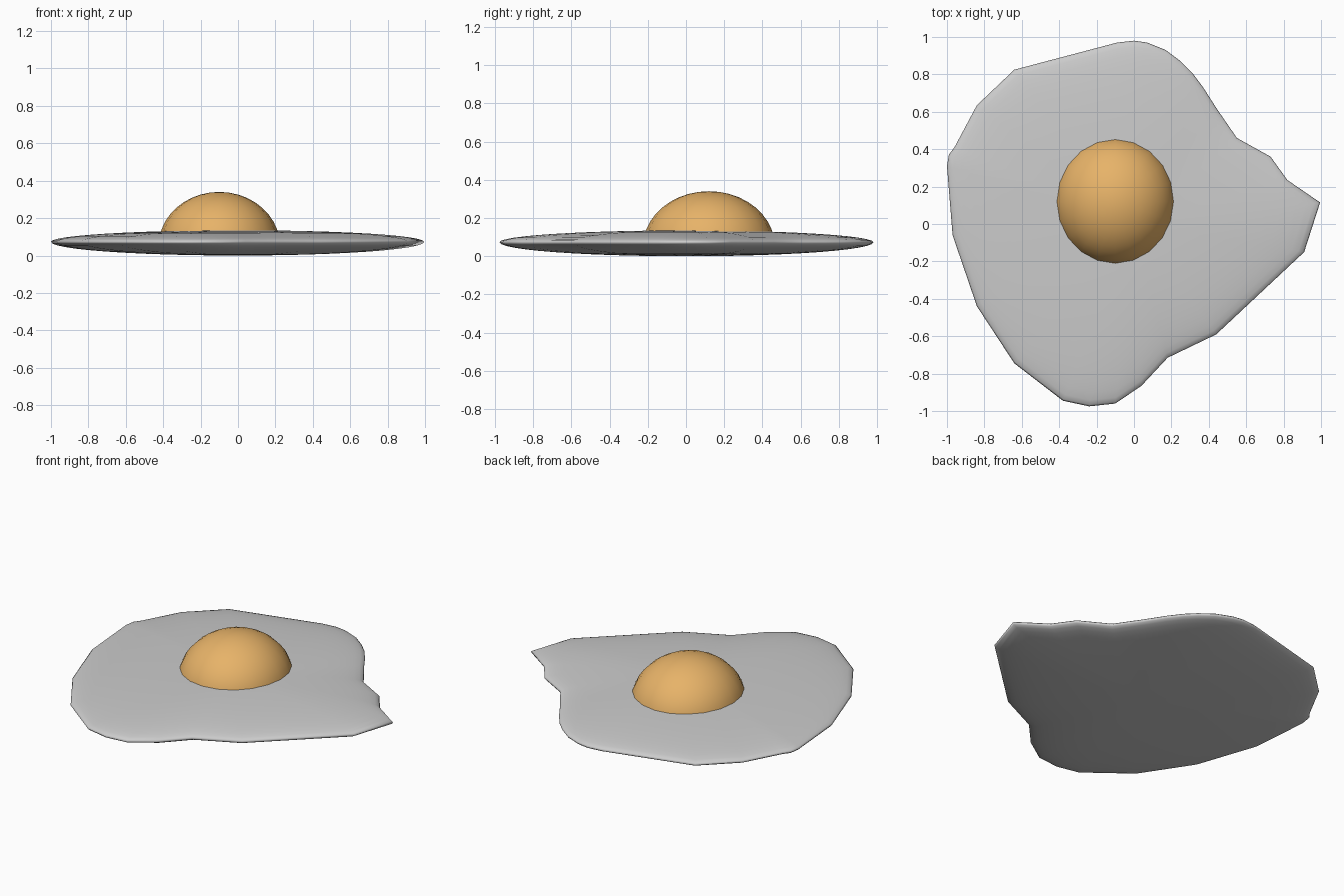
import bpy, bmesh, math

if "Cube" in bpy.data.objects:
    bpy.data.objects.remove(bpy.data.objects["Cube"])

OUTLINE = [(0, .98), (-.09, .97), (-.64, .825), (-.84, .635), (-.96, .41), (-.99, .37),
           (-1, .31), (-.97, -.06), (-.84, -.44), (-.64, -.745), (-.38, -.945),
           (-.24, -.975), (-.10, -.96), (.04, -.865), (.18, -.715), (.44, -.59),
           (.91, -.15), (.995, .115), (.82, .235), (.73, .36), (.55, .46), (.44, .62),
           (.37, .73), (.31, .81), (.25, .87), (.17, .93), (.07, .97)]


def make_dome(name, outline, centre, rings, top, bottom):
    """Scale an outline through elliptical rings; top/bottom are half heights."""
    bm = bmesh.new()
    cx, cy, cz = centre
    start = -rings if bottom else 0
    loops = []
    for i in range(start, rings):
        a = i / rings * math.pi / 2
        h = top if i >= 0 else bottom
        loops.append([bm.verts.new((cx + x * math.cos(a), cy + y * math.cos(a), cz + h * math.sin(a)))
                      for x, y in outline] if i > -rings else None)
    loops = [l for l in loops if l]
    n = len(outline)
    for lo, hi in zip(loops, loops[1:]):
        for j in range(n):
            k = (j + 1) % n
            bm.faces.new((lo[j], lo[k], hi[k], hi[j]))
    pole = bm.verts.new((cx, cy, cz + top))
    for j in range(n):
        bm.faces.new((loops[-1][j], loops[-1][(j + 1) % n], pole))
    if bottom:
        pole = bm.verts.new((cx, cy, cz - bottom))
        for j in range(n):
            bm.faces.new((loops[0][(j + 1) % n], loops[0][j], pole))
    else:
        bm.faces.new(loops[0][::-1])
    bmesh.ops.recalc_face_normals(bm, faces=bm.faces)
    for f in bm.faces:
        f.smooth = len(f.verts) <= 4
    mesh = bpy.data.meshes.new(name)
    bm.to_mesh(mesh)
    bm.free()
    obj = bpy.data.objects.new(name, mesh)
    bpy.context.collection.objects.link(obj)
    return obj


# Egg white: flattened lens with a wavy rim
make_dome("egg_white", OUTLINE, (0, 0, .073), 12, .062, .073)

# Yolk: dome sunk into the white
circle = [(.325 * math.cos(t * math.tau / 20), .345 * math.sin(t * math.tau / 20)) for t in range(20)]
yolk = make_dome("yolk", circle, (-.1, .12, .05), 10, .29, 0)
mat = bpy.data.materials.new("yolk_yellow")
mat.diffuse_color = (.8, .45, .14, 1)
mat.use_nodes = True
mat.node_tree.nodes["Principled BSDF"].inputs["Base Color"].default_value = mat.diffuse_color
yolk.data.materials.append(mat)
